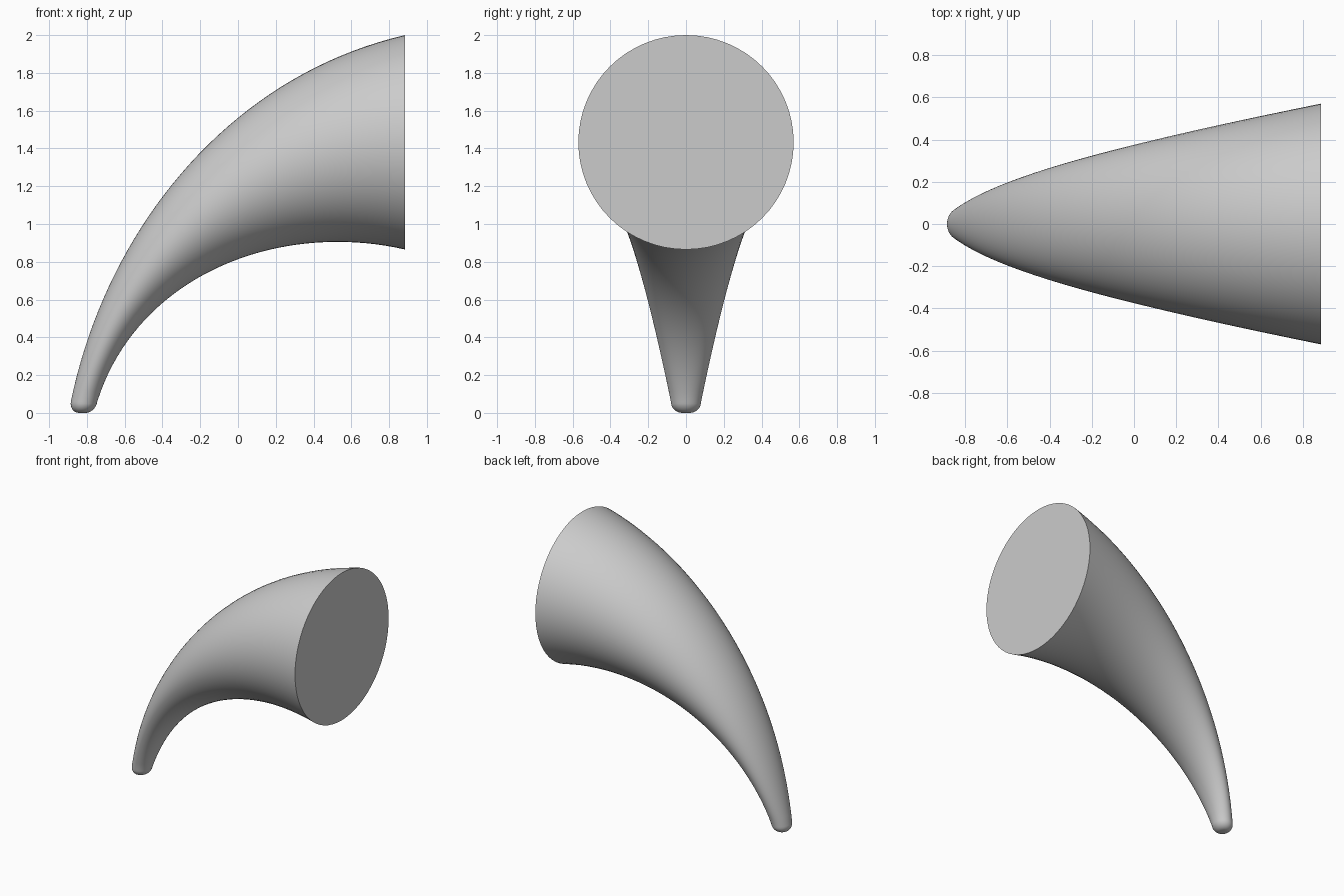
import bpy
import bmesh
from math import sin, cos, pi
from mathutils import Vector
from mathutils.geometry import interpolate_bezier

SIDES, STEPS, ROUND = 64, 40, 8

old = bpy.data.objects.get("Cube")
if old:
    bpy.data.objects.remove(old)

# Colour
mat = bpy.data.materials.new("plain grey")
mat.use_nodes = True
grey = (0.6, 0.6, 0.6, 1)
mat.diffuse_color = grey
mat.node_tree.nodes["Principled BSDF"].inputs["Base Color"].default_value = grey


def edge_curve(*points):
    return interpolate_bezier(*[Vector((x, 0, z)) for x, z in points], STEPS)


# Outer and inner edges of the horn, from tip to wide end
outer = edge_curve((-0.885, 0.06), (-0.695, 0.98), (-0.044, 1.785), (0.885, 2.0))
inner = edge_curve((-0.745, 0.06), (-0.535, 0.725), (0.207, 1.02), (0.885, 0.865))

# Each section: centre, in-plane half axis, half width
sections = []
for i, (o, n) in enumerate(zip(outer, inner)):
    width = 0.08 + 0.49 * i / (STEPS - 1)
    sections.append(((o + n) / 2, (o - n) / 2, width))

# Rounded tip
centre, axis, width = sections[0]
down = Vector((-0.15, 0, -1)) * 0.06
tip = []
for i in range(ROUND, 0, -1):
    a = pi / 2 * i / ROUND
    s = 1 - 0.75 * (1 - cos(a))
    tip.append((centre + down * sin(a), axis * s, width * s))
sections = tip + sections

# Skin the sections and close both ends
bm = bmesh.new()
rings = []
for centre, axis, width in sections:
    ring = []
    for k in range(SIDES):
        a = 2 * pi * k / SIDES
        ring.append(bm.verts.new(centre + axis * cos(a) + Vector((0, width * sin(a), 0))))
    rings.append(ring)
for low, high in zip(rings, rings[1:]):
    for k in range(SIDES):
        j = (k + 1) % SIDES
        bm.faces.new((low[k], low[j], high[j], high[k]))
bm.faces.new(rings[0])
bm.faces.new(rings[-1])
bmesh.ops.recalc_face_normals(bm, faces=bm.faces)

mesh = bpy.data.meshes.new("horn")
bm.to_mesh(mesh)
bm.free()
mesh.materials.append(mat)
horn = bpy.data.objects.new("horn", mesh)
bpy.context.collection.objects.link(horn)
bpy.context.view_layer.objects.active = horn
horn.select_set(True)
bpy.ops.object.shade_smooth_by_angle(angle=pi / 4)
